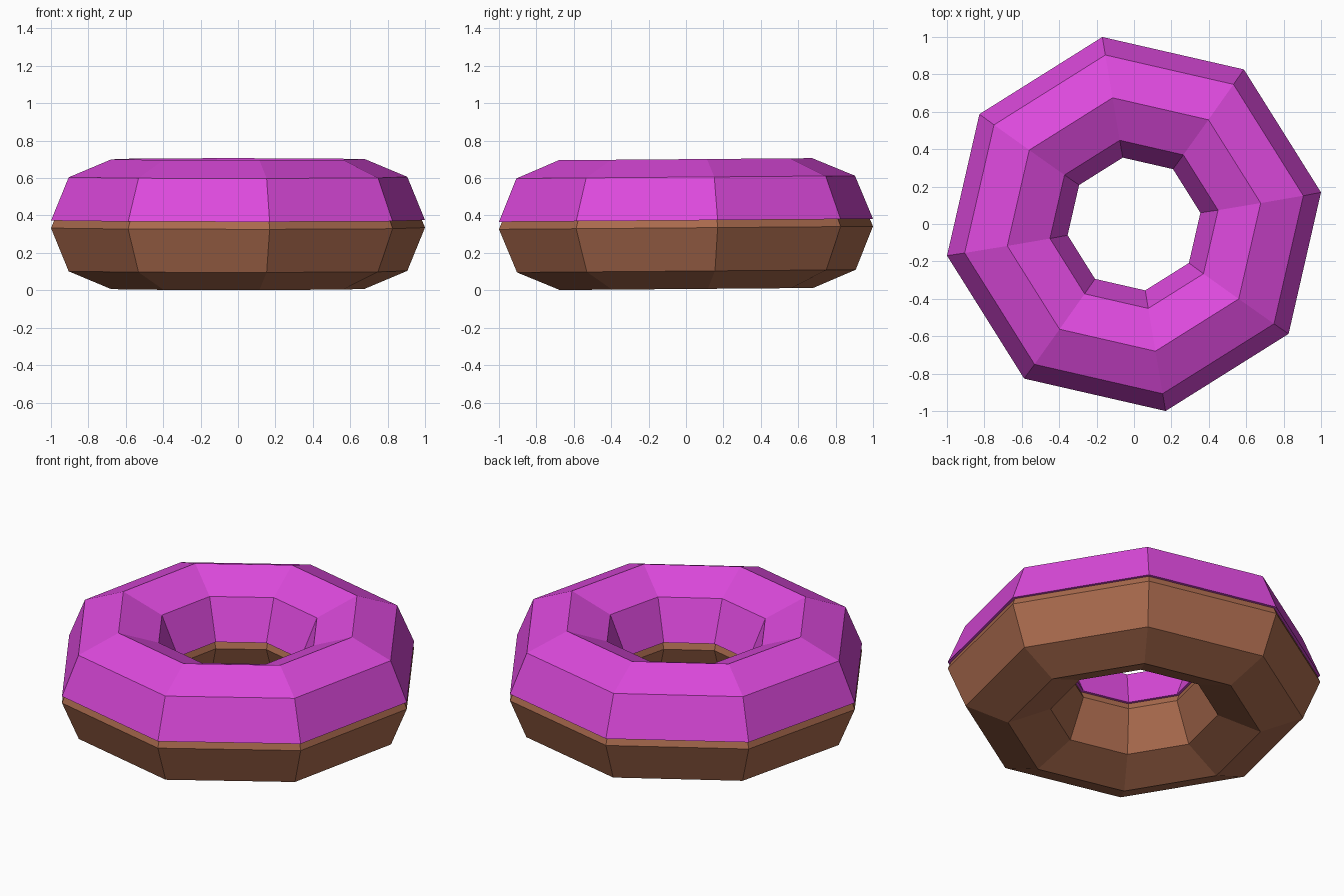
import bpy
import bmesh
from math import cos, sin, pi, radians

cube = bpy.data.objects.get("Cube")
if cube:
    bpy.data.objects.remove(cube, do_unlink=True)

SIDES = 8            # around the ring and around the tube
RING, TUBE = 0.687, 0.327
TURN = radians(9.6)  # twist of the ring about z
TILT = 0.008         # slight lean towards the front


def material(name, color):
    mat = bpy.data.materials.new(name)
    mat.use_nodes = True
    mat.diffuse_color = color
    mat.node_tree.nodes["Principled BSDF"].inputs["Base Color"].default_value = color
    return mat


def ring(name, steps, height, mat):
    """Sweep a closed tube profile, made of the given octagon corners, round z."""
    bm = bmesh.new()
    loops = []
    for i in range(SIDES):
        a = TURN + 2 * pi * i / SIDES
        loop = []
        for s in steps:
            t = 2 * pi * s / SIDES
            r = RING + TUBE * cos(t)
            loop.append(bm.verts.new((r * cos(a), r * sin(a), TUBE * sin(t))))
        loops.append(loop)
    n = len(steps)
    for i in range(SIDES):
        here, there = loops[i], loops[(i + 1) % SIDES]
        for j in range(n):
            k = (j + 1) % n
            bm.faces.new((here[j], there[j], there[k], here[k]))
    bmesh.ops.recalc_face_normals(bm, faces=bm.faces)
    mesh = bpy.data.meshes.new(name)
    bm.to_mesh(mesh)
    bm.free()
    mesh.materials.append(mat)
    obj = bpy.data.objects.new(name, mesh)
    obj.location.z = height
    obj.rotation_euler.x = TILT
    bpy.context.collection.objects.link(obj)
    return obj


dough = material("baked brown", (0.40, 0.145, 0.075, 1))
icing = material("bright pink", (0.72, 0.067, 0.72, 1))

# Full dough ring, and the upper half ring of icing raised just above it
ring("dough_ring", range(SIDES), 0.334, dough)
ring("icing_cap", range(SIDES // 2 + 1), 0.374, icing)
